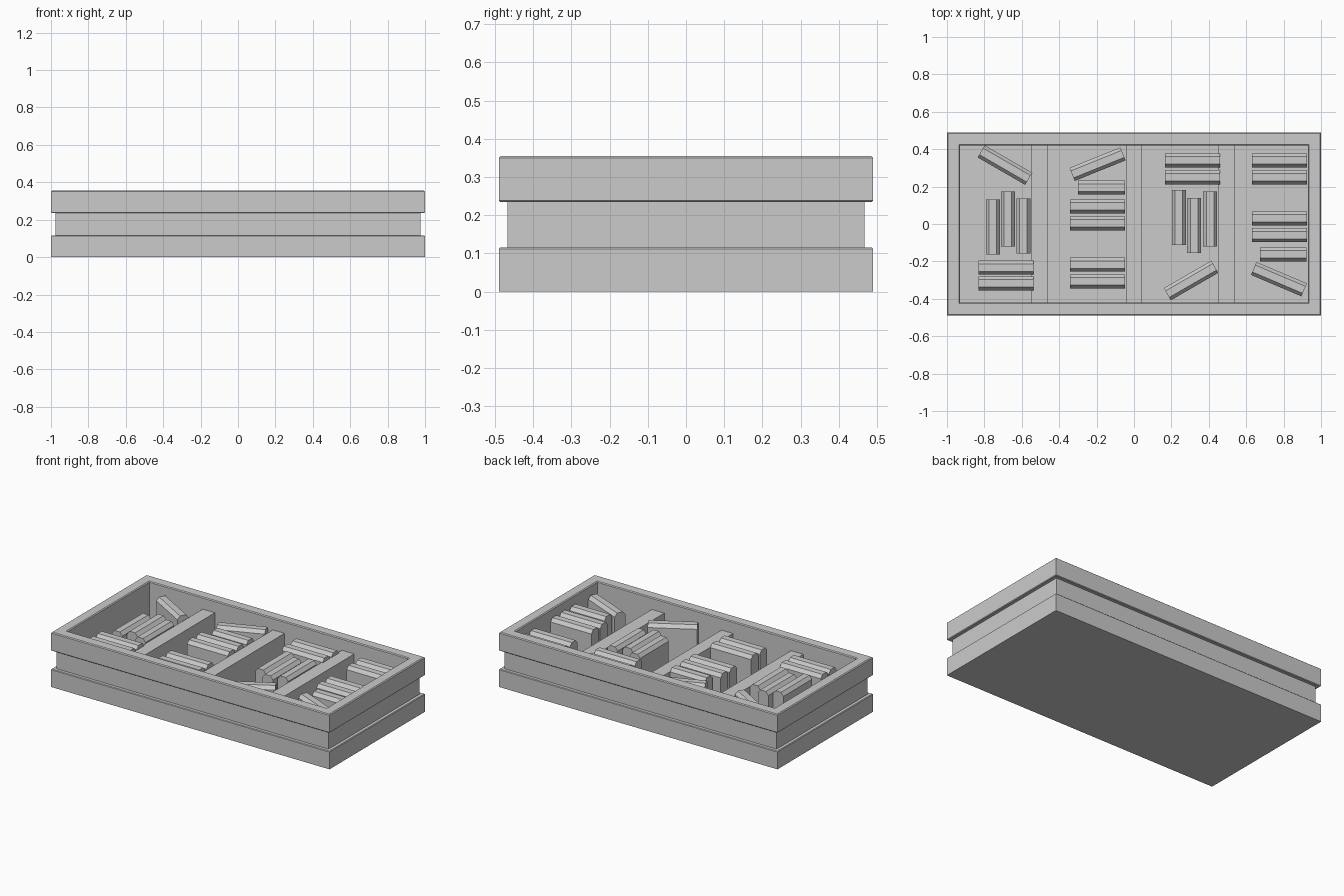
import bpy, bmesh
from math import radians

if "Cube" in bpy.data.objects:
    bpy.data.objects.remove(bpy.data.objects["Cube"])

FLOOR = 0.04


def finish(bm, name):
    bmesh.ops.recalc_face_normals(bm, faces=bm.faces)
    mesh = bpy.data.meshes.new(name)
    bm.to_mesh(mesh)
    bm.free()
    obj = bpy.data.objects.new(name, mesh)
    bpy.context.collection.objects.link(obj)
    return obj


def rectangular_sweep(name, half_x, half_y, profile):
    """Skin a closed tub from (inset, z) steps around a rectangle."""
    bm = bmesh.new()
    rings = []
    for inset, z in profile:
        x, y = half_x - inset, half_y - inset
        rings.append([bm.verts.new(p) for p in
                      ((-x, -y, z), (x, -y, z), (x, y, z), (-x, y, z))])
    for a, b in zip(rings, rings[1:]):
        for i in range(4):
            j = (i + 1) % 4
            bm.faces.new((a[i], a[j], b[j], b[i]))
    bm.faces.new(rings[0])
    bm.faces.new(rings[-1])
    return finish(bm, name)


def box(name, x0, x1, y0, y1, z0, z1):
    bm = bmesh.new()
    bmesh.ops.create_cube(bm, size=1)
    bmesh.ops.scale(bm, vec=(x1 - x0, y1 - y0, z1 - z0), verts=bm.verts)
    bmesh.ops.translate(bm, vec=((x0 + x1) / 2, (y0 + y1) / 2, (z0 + z1) / 2),
                        verts=bm.verts)
    return finish(bm, name)


def book(name, x, y, angle=0, length=0.293):
    """Upright book with a faceted spine facing up."""
    section = [(-0.0375, FLOOR), (-0.0375, 0.28), (-0.02, 0.302),
               (0.02, 0.302), (0.0375, 0.28), (0.0375, FLOOR)]
    bm = bmesh.new()
    end = bm.faces.new([bm.verts.new((-length / 2, w, z)) for w, z in section])
    out = bmesh.ops.extrude_face_region(bm, geom=[end], use_keep_orig=True)
    moved = [v for v in out["geom"] if isinstance(v, bmesh.types.BMVert)]
    bmesh.ops.translate(bm, vec=(length, 0, 0), verts=moved)
    obj = finish(bm, name)
    obj.location = (x, y, 0)
    obj.rotation_euler.z = radians(angle)
    return obj


# Crate: two projecting bands, recessed middle, thin bevels, open inside
rectangular_sweep("crate", 1.0, 0.49, [
    (0, 0), (0, 0.112), (0.004, 0.116), (0.023, 0.116),
    (0.023, 0.235), (0.004, 0.235), (0, 0.239), (0, 0.35),
    (0.006, 0.355), (0.064, 0.355), (0.07, 0.35), (0.07, FLOOR)])

# Dividers
for i, (x0, x1) in enumerate([(-0.548, -0.46), (-0.044, 0.04), (0.45, 0.54)]):
    box(f"divider_{i + 1}", x0, x1, -0.42, 0.42, FLOOR, 0.278)

# Books per compartment: straight stacks
stacks = [(-0.684, (-0.233, -0.318)),
          (-0.195, (0.094, 0.003, -0.217, -0.307)),
          (0.313, (0.34, 0.25)),
          (0.778, (0.34, 0.25, 0.03, -0.06))]
for c, (x, rows) in enumerate(stacks):
    for r, y in enumerate(rows):
        book(f"book_{c + 1}_{r + 1}", x, y)

# Books turned sideways
for i, (x, y) in enumerate([(-0.754, -0.016), (-0.674, 0.026), (-0.591, -0.011),
                            (0.24, 0.035), (0.321, -0.008), (0.407, 0.026)]):
    book(f"sideways_book_{i + 1}", x, y, 90)

# Small books
for i, (x, y) in enumerate([(-0.174, 0.195), (0.798, -0.163)]):
    book(f"small_book_{i + 1}", x, y, length=0.25)

# Loose angled books
for i, (x, y, a) in enumerate([(-0.69, 0.315, -30), (-0.195, 0.32, 22),
                               (0.305, -0.302, 30), (0.775, -0.295, -23)]):
    book(f"angled_book_{i + 1}", x, y, a)
